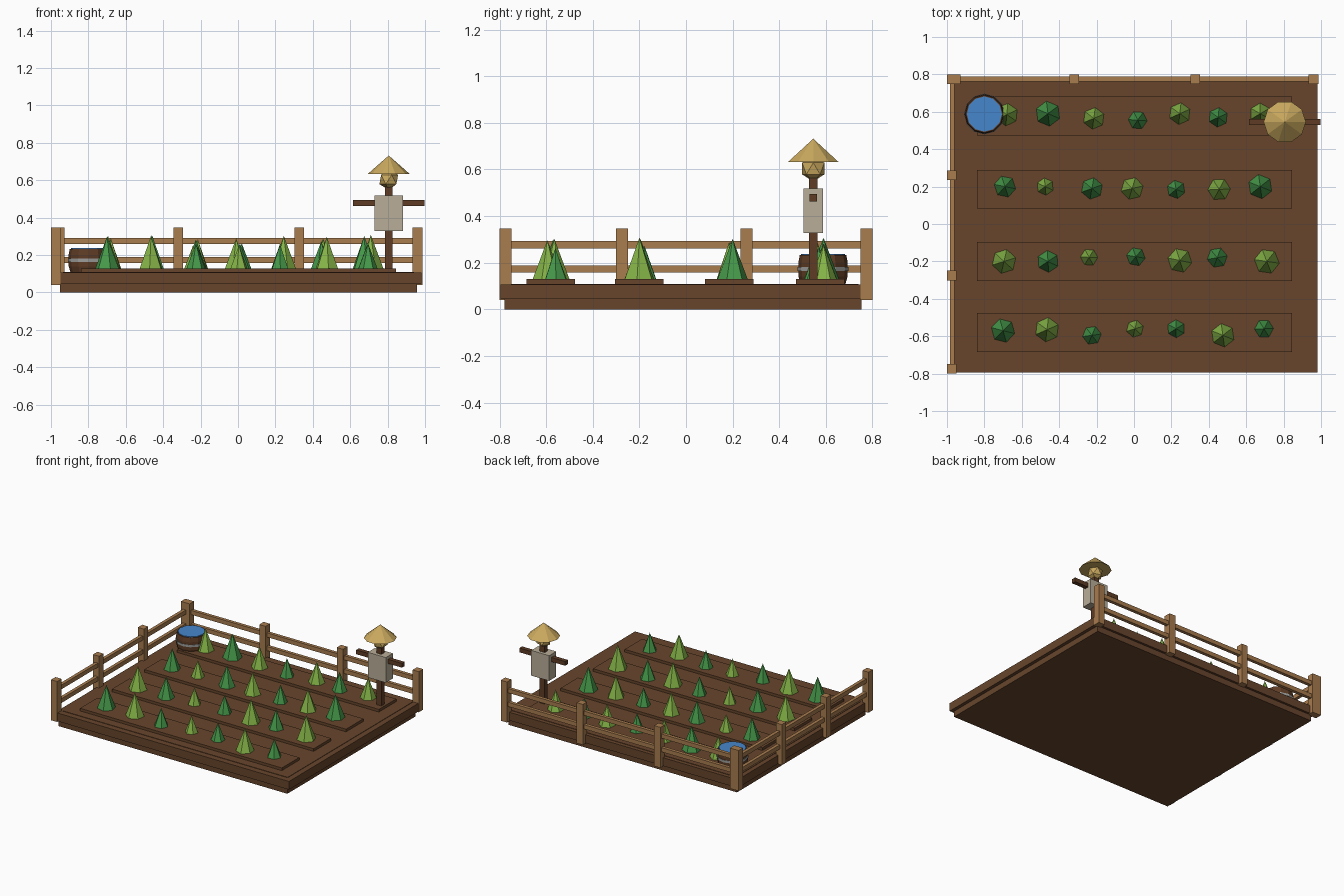
import bpy, bmesh, math, random
from mathutils import Matrix

if "Cube" in bpy.data.objects:
    bpy.data.objects.remove(bpy.data.objects["Cube"])

random.seed(4)


def mat(name, hexcol):
    """Flat material from an sRGB hex colour, stored as linear values."""
    def lin(v):
        return v / 12.92 if v <= 0.04045 else ((v + 0.055) / 1.055) ** 2.4
    m = bpy.data.materials.new(name)
    m.diffuse_color = [lin(int(hexcol[i:i + 2], 16) / 255) for i in (0, 2, 4)] + [1]
    m.use_nodes = True
    m.node_tree.nodes["Principled BSDF"].inputs["Base Color"].default_value = m.diffuse_color
    return m


SOIL = mat("soil brown", "67452C")
FENCE = mat("fence wood", "A87C4E")
DARK = mat("dark wood", "5E3C25")
WATER = mat("water blue", "4686CC")
STEEL = mat("steel grey", "9C9C9A")
CLOTH = mat("sack cloth", "B9AE98")
STRAW = mat("straw", "CBAA5F")
LIGHT = mat("light green", "86B548")
DEEP = mat("deep green", "46994A")


def finish(name, bm, material):
    bmesh.ops.recalc_face_normals(bm, faces=bm.faces)
    me = bpy.data.meshes.new(name)
    bm.to_mesh(me)
    bm.free()
    me.materials.append(material)
    ob = bpy.data.objects.new(name, me)
    bpy.context.collection.objects.link(ob)
    return ob


def box(name, xs, ys, zs, material):
    """Box given by its (min, max) along each axis."""
    bm = bmesh.new()
    bmesh.ops.create_cube(bm, size=1)
    for v in bm.verts:
        v.co = [r[0] if c < 0 else r[1] for c, r in zip(v.co, (xs, ys, zs))]
    return finish(name, bm, material)


def lathe(name, x, y, profile, sides, material, turn=0.0):
    """Stack of (radius, z) rings; a zero radius makes a point."""
    bm = bmesh.new()
    rings = []
    for r, z in profile:
        n = sides if r > 0 else 1
        rings.append([bm.verts.new((x + r * math.cos(turn + math.tau * i / sides),
                                    y + r * math.sin(turn + math.tau * i / sides), z))
                      for i in range(n)])
    for a, b in zip(rings, rings[1:]):
        for i in range(sides):
            j = (i + 1) % sides
            if len(b) == 1:
                bm.faces.new((a[i], a[j], b[0]))
            else:
                bm.faces.new((a[i], a[j], b[j], b[i]))
    for ring in (rings[0], rings[-1]):
        if len(ring) > 1:
            bm.faces.new(ring)
    return finish(name, bm, material)


# Ground: lower slab, overhanging upper slab, thin soil layer
box("base_slab", (-0.953, 0.957), (-0.778, 0.753), (0, 0.046), SOIL)
box("upper_slab", (-0.97, 0.982), (-0.795, 0.77), (0.044, 0.106), SOIL)
box("soil_layer", (-0.935, 0.94), (-0.75, 0.74), (0.1, 0.109), SOIL)

# Raised planting beds
for y in (-0.58, -0.2, 0.186, 0.577):
    box("planting_bed", (-0.84, 0.845), (y - 0.104, y + 0.104), (0.1, 0.129), SOIL)

# Fence posts along the back and left
H = 0.026
for x in (-0.953, -0.32, 0.327, 0.96):
    box("back_post", (x - H, x + H), (0.748, 0.8), (0.04, 0.346), FENCE)
for y in (-0.774, -0.275, 0.26, 0.774):
    box("left_post", (-1.0, -0.95), (y - H, y + H), (0.04, 0.346), FENCE)

# Fence rails
for z in (0.173, 0.276):
    box("back_rail", (-0.96, 0.96), (0.763, 0.788), (z - 0.016, z + 0.016), FENCE)
    box("left_rail", (-0.984, -0.959), (-0.775, 0.775), (z - 0.016, z + 0.016), FENCE)

# Crops: rows of (x, y, radius), colours alternating along each row
crops = [
    [(-.68, .585, .062), (-.46, .59, .069), (-.215, .565, .06), (.02, .555, .052),
     (.245, .59, .06), (.45, .57, .054), (.675, .59, .058)],
    [(-.69, .2, .06), (-.475, .2, .048), (-.225, .19, .06), (-.01, .19, .062),
     (.225, .185, .051), (.455, .185, .062), (.675, .2, .067)],
    [(-.695, -.2, .067), (-.46, -.2, .06), (-.24, -.178, .048), (.01, -.175, .052),
     (.245, -.195, .067), (.445, -.18, .056), (.71, -.2, .069)],
    [(-.7, -.57, .066), (-.465, -.565, .067), (-.225, -.595, .052), (.005, -.56, .048),
     (.225, -.56, .05), (.475, -.595, .065), (.695, -.56, .052)],
]
for r, row in enumerate(crops):
    for c, (x, y, rad) in enumerate(row):
        lathe("crop", x, y, [(rad, 0.125), (0, 0.128 + rad * 2.6)], 6,
              LIGHT if (r + c) % 2 == 0 else DEEP, random.uniform(0, math.tau))

# Water barrel with its hoop
BX, BY = -0.80, 0.588
lathe("barrel", BX, BY, [(0.095, 0.105), (0.105, 0.14), (0.106, 0.2), (0.1, 0.232)], 12, DARK)
lathe("barrel_hoop", BX, BY, [(0.109, 0.164), (0.109, 0.181)], 12, STEEL)
lathe("water", BX, BY, [(0.094, 0.228), (0.094, 0.237)], 12, WATER)

# Scarecrow
SX, SY = 0.806, 0.546
box("scarecrow_pole", (SX - .021, SX + .021), (SY - .018, SY + .018), (0.1, 0.59), DARK)
box("scarecrow_arms", (SX - .19, SX + .192), (SY - .016, SY + .016), (0.463, 0.495), DARK)
box("scarecrow_sack", (SX - .075, SX + .075), (SY - .042, SY + .042), (0.328, 0.518), CLOTH)
head = bmesh.new()
bmesh.ops.create_icosphere(head, subdivisions=1, radius=0.056,
                           matrix=Matrix.Translation((SX, SY, 0.604)))
finish("scarecrow_head", head, STRAW)
lathe("scarecrow_hat", SX, SY, [(0.113, 0.633), (0, 0.732)], 10, STRAW)
